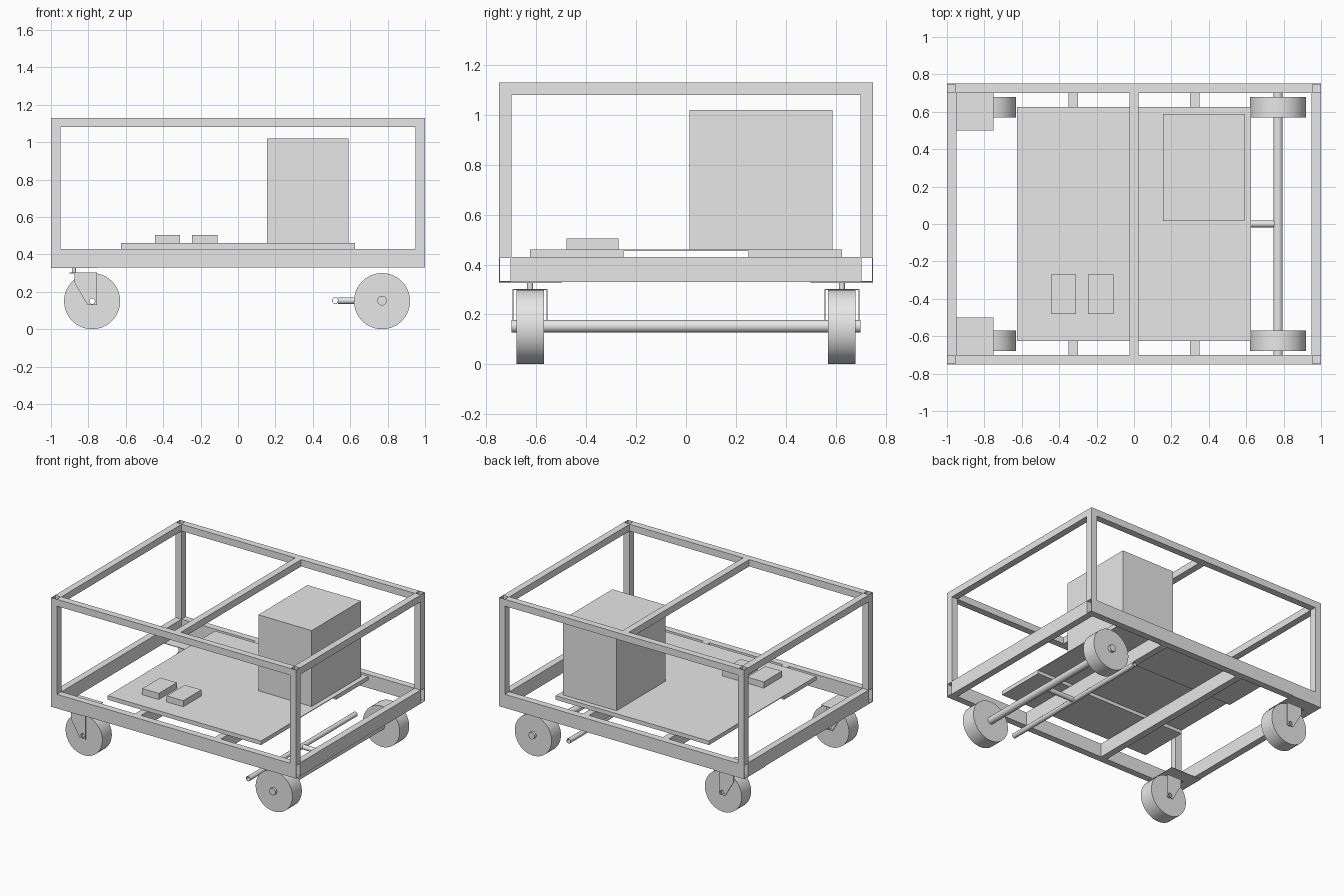
import bpy, bmesh, math
from mathutils import Matrix, Vector

cube = bpy.data.objects.get("Cube")
if cube:
    bpy.data.objects.remove(cube)

grey = bpy.data.materials.new("light_grey")
grey.use_nodes = True
COLOUR = (0.8, 0.8, 0.8, 1)
grey.diffuse_color = COLOUR
grey.node_tree.nodes["Principled BSDF"].inputs["Base Color"].default_value = COLOUR

# Columns give the world directions of the section's u, v and sweep axes
AXES = {"x": ((0, 1, 0), (0, 0, 1), (1, 0, 0)),
        "y": ((1, 0, 0), (0, 0, 1), (0, 1, 0)),
        "z": ((1, 0, 0), (0, 1, 0), (0, 0, 1))}


def rect(u0, u1, v0, v1):
    return [(u0, v0), (u1, v0), (u1, v1), (u0, v1)]


def circle(u, v, r, n):
    return [(u + r * math.cos(math.tau * (i + 0.5) / n),
             v + r * math.sin(math.tau * (i + 0.5) / n)) for i in range(n)]


def sweep(name, axis, start, end, loops, smooth=False):
    """Extrude a flat section along an axis; loops after the first are holes."""
    bm = bmesh.new()
    u, v, w = (Vector(a) for a in AXES[axis])
    for loop in loops:
        vs = [bm.verts.new(u * a + v * b + w * start) for a, b in loop]
        for a, b in zip(vs, vs[1:] + vs[:1]):
            bm.edges.new((a, b))
    if len(loops) == 1:
        bm.faces.new(vs)
    else:
        bmesh.ops.triangle_fill(bm, use_beauty=True, use_dissolve=False, edges=bm.edges[:], normal=w)
    extruded = bmesh.ops.extrude_face_region(bm, geom=bm.faces[:], use_keep_orig=True)
    moved = [g for g in extruded["geom"] if isinstance(g, bmesh.types.BMVert)]
    bmesh.ops.translate(bm, verts=moved, vec=w * (end - start))
    bmesh.ops.recalc_face_normals(bm, faces=bm.faces[:])
    mesh = bpy.data.meshes.new(name)
    bm.to_mesh(mesh)
    bm.free()
    mesh.materials.append(grey)
    obj = bpy.data.objects.new(name, mesh)
    bpy.context.collection.objects.link(obj)
    if smooth:
        bpy.ops.object.select_all(action="DESELECT")
        obj.select_set(True)
        bpy.context.view_layer.objects.active = obj
        bpy.ops.object.shade_smooth_by_angle(angle=math.radians(40))
    return obj


def box(name, x0, x1, y0, y1, z0, z1):
    return sweep(name, "z", z0, z1, [rect(x0, x1, y0, y1)])


def tube(name, axis, start, end, u0, u1, v0, v1):
    """Thin-walled open rectangular tube."""
    t = 0.004
    return sweep(name, axis, start, end,
                 [rect(u0, u1, v0, v1), rect(u0 + t, u1 - t, v0 + t, v1 - t)])


def span(side, inner, outer):
    return sorted((side * inner, side * outer))


LOW, DECK, ROOF, BAR = 0.33, 0.43, 1.13, 0.05

# Frame: long rails, end rails and corner posts
for s, side in ((-1, "front"), (1, "back")):
    y = span(s, 0.70, 0.75)
    tube(side + "_base_rail", "x", -1, 1, *y, LOW, DECK)
    tube(side + "_top_rail", "x", -0.95, 0.95, *y, ROOF - BAR, ROOF)
    for e, end in ((-1, "right"), (1, "left")):
        tube(f"{side}_{end}_post", "z", DECK, ROOF, *span(e, 0.95, 1), *y)
for e, end in ((-1, "right"), (1, "left")):
    x = span(e, 0.95, 1)
    tube(end + "_base_rail", "y", -0.70, 0.70, *x, LOW, DECK)
    tube(end + "_top_rail", "y", -0.70, 0.70, *x, ROOF - BAR, ROOF)
    tube(end + "_deck_bearer", "y", -0.70, 0.70, *span(e, 0.30, 0.35), LOW, DECK)
tube("middle_top_rail", "y", -0.70, 0.70, -0.025, 0.025, ROOF - BAR, ROOF)

# Deck on two side pads, with the cargo
box("deck", -0.625, 0.625, -0.625, 0.625, 0.455, 0.46)
for s, side in ((-1, "front"), (1, "back")):
    box(side + "_deck_pad", -0.625, 0.625, *span(s, 0.25, 0.625), DECK, 0.455)
box("large_box", 0.155, 0.59, 0.015, 0.588, 0.46, 1.02)
for i, x in enumerate((-0.445, -0.245)):
    box(f"small_box_{i + 1}", x, x + 0.135, -0.48, -0.27, 0.46, 0.505)

# Axle, push rod and their link
AX, CX, HUB, R = 0.77, -0.78, 0.153, 0.15
sweep("axle", "y", -0.70, 0.70, [circle(AX, HUB, 0.026, 12)], True)
sweep("cross_rod", "y", -0.625, 0.625,
      [circle(0.52, HUB, 0.018, 12), circle(0.52, HUB, 0.015, 12)], True)
sweep("rod_link", "x", 0.535, AX, [circle(0, HUB, 0.018, 12)], True)

# Wheels and casters
fork = [(-0.875, 0.30), (-0.875, 0.25), (-0.805, 0.13), (-0.755, 0.13), (-0.755, 0.30)]
for s, side in ((-1, "front"), (1, "back")):
    y = span(s, 0.57, 0.68)
    sweep(side + "_axle_wheel", "y", *y, [circle(AX, R, R, 48)], True)
    bore = circle(CX, R, 0.015, 16)
    sweep(side + "_caster_wheel", "y", *y, [circle(CX, R, R, 48), bore], True)
    for part, at in (("inner", 0.555), ("outer", 0.691)):
        sweep(f"{side}_{part}_fork", "y", *span(s, at, at + 0.004), [fork, bore])
    box(side + "_fork_top", -0.90, -0.755, *span(s, 0.555, 0.695), 0.298, 0.302)
    sweep(side + "_caster_stem", "z", 0.30, LOW, [circle(-0.877, s * 0.625, 0.012, 12)], True)
    box(side + "_caster_plate", -1, -0.75, *span(s, 0.50, 0.75), LOW - 0.004, LOW)
